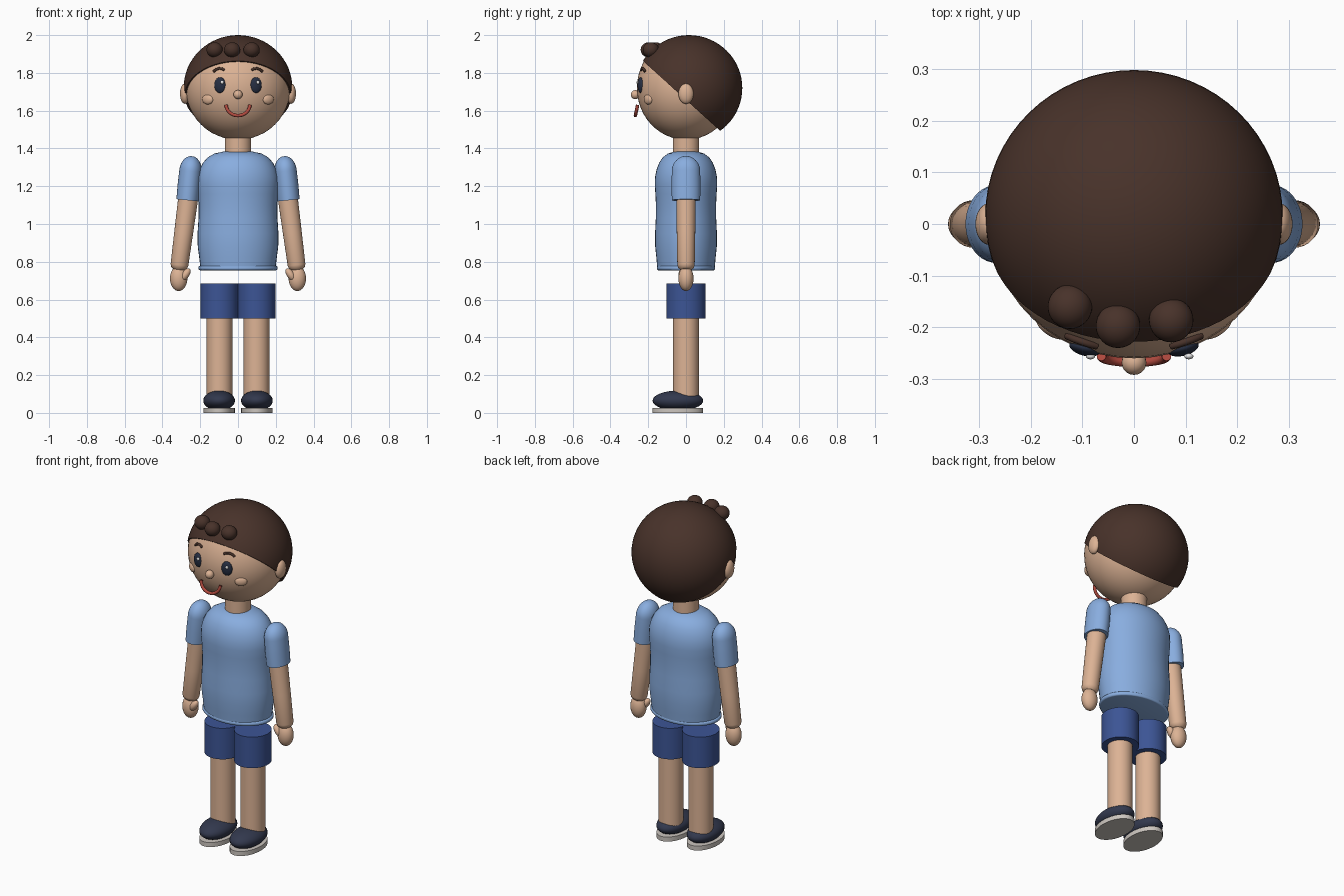
import bpy, bmesh, math
from mathutils import Vector

cube = bpy.data.objects.get("Cube")
if cube:
    bpy.data.objects.remove(cube, do_unlink=True)


def material(name, r, g, b):
    m = bpy.data.materials.new(name)
    m.use_nodes = True
    m.diffuse_color = (r, g, b, 1)
    bsdf = next(n for n in m.node_tree.nodes if n.type == 'BSDF_PRINCIPLED')
    bsdf.inputs["Base Color"].default_value = (r, g, b, 1)
    bsdf.inputs["Roughness"].default_value = 0.7
    return m


SKIN = material("skin", .72, .45, .30)
HAIR = material("brown hair", .065, .032, .023)
SHIRT = material("light blue cloth", .25, .42, .74)
SHORTS = material("dark blue cloth", .045, .09, .30)
SHOE = material("navy shoe", .032, .04, .075)
SOLE = material("pale sole", .60, .56, .52)
EYE = material("dark eye", .02, .028, .055)
WHITE = material("white", .85, .85, .85)
MOUTH = material("red mouth", .45, .07, .05)


def finish(obj, mat):
    obj.data.materials.append(mat)
    bpy.ops.object.select_all(action='DESELECT')
    obj.select_set(True)
    bpy.context.view_layer.objects.active = obj
    bpy.ops.object.shade_smooth_by_angle(angle=math.radians(40))
    return obj


def from_bmesh(name, bm, mat, loc, rot=(0, 0, 0)):
    bmesh.ops.recalc_face_normals(bm, faces=bm.faces)
    mesh = bpy.data.meshes.new(name)
    bm.to_mesh(mesh)
    bm.free()
    obj = bpy.data.objects.new(name, mesh)
    bpy.context.collection.objects.link(obj)
    obj.location, obj.rotation_euler = loc, rot
    return finish(obj, mat)


def ellipsoid(name, mat, loc, size, rot=(0, 0, 0), cut=None, segs=32):
    """Scaled sphere; cut = (point, normal) removes the side the normal faces."""
    bm = bmesh.new()
    bmesh.ops.create_uvsphere(bm, u_segments=segs, v_segments=segs // 2, radius=1)
    bmesh.ops.scale(bm, vec=size, verts=bm.verts)
    if cut:
        bmesh.ops.bisect_plane(bm, geom=bm.verts[:] + bm.edges[:] + bm.faces[:],
                               plane_co=cut[0], plane_no=cut[1], clear_outer=True)
        rim = [e for e in bm.edges if e.is_boundary]
        bmesh.ops.contextual_create(bm, geom=rim)
    return from_bmesh(name, bm, mat, loc, rot)


def lathe(name, mat, loc, profile, sx=1, sy=1, rot=(0, 0, 0), segs=40):
    """Capped stack of elliptical rings from (radius, height) pairs."""
    bm = bmesh.new()
    rings = []
    for r, z in profile:
        angles = [math.tau * i / segs for i in range(segs)]
        rings.append([bm.verts.new((r * sx * math.cos(a), r * sy * math.sin(a), z))
                      for a in angles])
    for low, high in zip(rings, rings[1:]):
        for i in range(segs):
            j = (i + 1) % segs
            bm.faces.new((low[i], low[j], high[j], high[i]))
    bm.faces.new(rings[0])
    bm.faces.new(rings[-1])
    return from_bmesh(name, bm, mat, loc, rot)


def tube(name, mat, points, radius):
    curve = bpy.data.curves.new(name, 'CURVE')
    curve.dimensions = '3D'
    curve.bevel_depth, curve.bevel_resolution = radius, 3
    curve.use_fill_caps = True
    spline = curve.splines.new('POLY')
    spline.points.add(len(points) - 1)
    for p, co in zip(spline.points, points):
        p.co = (*co, 1)
    obj = bpy.data.objects.new(name, curve)
    bpy.context.collection.objects.link(obj)
    bpy.ops.object.select_all(action='DESELECT')
    obj.select_set(True)
    bpy.context.view_layer.objects.active = obj
    bpy.ops.object.convert(target='MESH')
    return finish(bpy.context.object, mat)


# Head, with a hair shell cut along a slanted plane
ellipsoid("head", SKIN, (0, 0, 1.72), (.277, .26, .274), segs=48)
ellipsoid("hair", HAIR, (0, .015, 1.72), (.288, .283, .28), segs=64,
          cut=(Vector((0, -.245, .145)), Vector((0, -.67, -.74))))
for i, (x, y) in enumerate([(-.124, -.16), (-.031, -.197), (.072, -.186)]):
    ellipsoid(f"hair_curl_{i + 1}", HAIR, (x, y, 1.922), (.043, .043, .04))

# Face
ellipsoid("nose", SKIN, (0, -.268, 1.685), (.024, .024, .024), segs=20)
smile = []
for i in range(21):
    a = math.pi * (1 + i / 20)
    drop = math.sin(a)
    smile.append((.063 * math.cos(a), -.256 + .012 * drop, 1.63 + .056 * drop))
tube("mouth", MOUTH, smile, .009)

# Neck and shirt
lathe("neck", SKIN, (0, 0, 0), [(.07, 1.34), (.07, 1.5)])
lathe("shirt_body", SHIRT, (0, 0, 0),
      [(.198, .76), (.205, .82), (.213, .88), (.214, .95), (.209, 1.03),
       (.208, 1.1), (.212, 1.16), (.216, 1.21), (.214, 1.25), (.203, 1.29),
       (.185, 1.325), (.16, 1.353), (.125, 1.373), (.07, 1.385)], sy=.765)
lathe("shirt_hem", SHIRT, (0, 0, .767),
      [(.2 + .01 * math.cos(a), .012 * math.sin(a))
       for a in [math.pi * (i / 8 - .5) for i in range(9)]], sy=.735)

dome = [(math.cos(a), .08 * math.sin(a)) for a in [math.pi / 2 * i / 10 for i in range(10)]]

for s, side in ((1, "left"), (-1, "right")):
    # Face details
    ellipsoid(side + "_ear", SKIN, (s * .281, 0, 1.69), (.026, .04, .054))
    ellipsoid(side + "_eye", EYE, (s * .095, -.24, 1.735), (.031, .015, .042),
              rot=(0, 0, s * .25))
    ellipsoid(side + "_eye_highlight", WHITE, (s * .095 + .011, -.256, 1.75),
              (.009, .006, .009), segs=16)
    ellipsoid(side + "_cheek", SKIN, (s * .16, -.2, 1.66), (.034, .016, .027),
              rot=(0, 0, s * .6))
    tube(side + "_eyebrow", HAIR, [(s * .13, -.216, 1.806), (s * .117, -.222, 1.818),
                                   (s * .1, -.228, 1.824), (s * .085, -.233, 1.822),
                                   (s * .072, -.236, 1.815)], .007)

    # Arm
    lathe(side + "_sleeve", SHIRT, (s * .252, 0, 1.28), [(1, -.155), (1.02, -.08)] + dome,
          sx=.059, sy=.075, rot=(0, -s * .1, 0))
    lathe(side + "_arm", SKIN, (s * .262, 0, 1.15),
          [(.03, -.395), (.042, -.385), (.047, -.37), (.05, -.2), (.053, 0)],
          sy=.98, rot=(0, -s * .13, 0))
    ellipsoid(side + "_hand", SKIN, (s * .314, 0, .712), (.046, .04, .067))
    ellipsoid(side + "_thumb", SKIN, (s * .278, -.018, .732), (.02, .022, .038),
              rot=(0, -s * .6, 0), segs=20)

    # Leg and shoe
    lathe(side + "_shorts_leg", SHORTS, (s * .098, 0, 0), [(.1, .5), (.1, .685)], sy=1.04)
    lathe(side + "_leg", SKIN, (s * .098, 0, 0), [(.068, .07), (.068, .52)])
    ellipsoid(side + "_shoe", SHOE, (s * .1, -.043, .065), (.084, .134, .053))
    lathe(side + "_shoe_sole", SOLE, (s * .1, -.043, 0), [(1, 0), (1, .027)],
          sx=.083, sy=.134)
